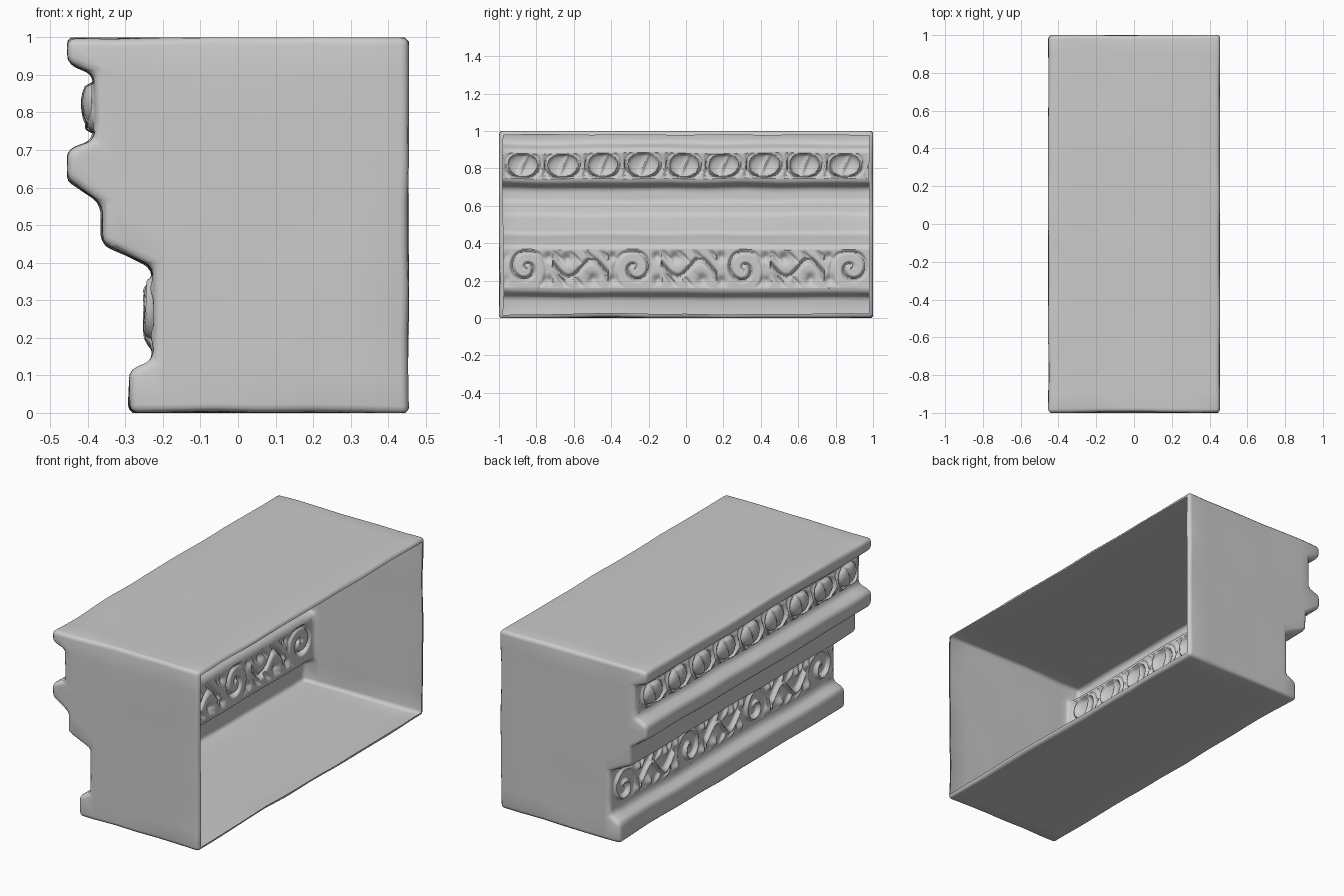
import bpy, bmesh, math
from mathutils import Vector, noise

if "Cube" in bpy.data.objects:
    bpy.data.objects.remove(bpy.data.objects["Cube"])

LO, HI = (-0.455, -1.0, 0.0), (0.455, 1.0, 1.0)


def worn(co):
    """Gentle weathering, kept inside the overall block."""
    n = noise.noise_vector(Vector((co.x * 5, co.y * 3.5, co.z * 5)))
    p = co + n * 0.007
    return Vector([min(max(p[i], LO[i]), HI[i]) for i in range(3)])


def finish(bm, name):
    me = bpy.data.meshes.new(name)
    bm.to_mesh(me)
    bm.free()
    ob = bpy.data.objects.new(name, me)
    bpy.context.collection.objects.link(ob)
    bpy.ops.object.select_all(action='DESELECT')
    ob.select_set(True)
    bpy.context.view_layer.objects.active = ob
    bpy.ops.object.shade_smooth_by_angle(angle=math.radians(45))
    return ob


def bump(d, w):
    return math.exp(-(d / w) ** 2)


def egg_height(y, v):
    """Slanted leaf-like eggs with a thin dart between them; v runs 0..1 up."""
    s = (y + 0.97) / 0.2155
    u = s - math.floor(s) - 0.5
    r = math.hypot((u + 0.05) / 0.36, (v - 0.56) / 0.46)
    egg = math.sqrt(max(0, 1 - r * r))
    shell = bump(r - 1.22, 0.13) * min(1, max(0, 1.3 - v))
    dart = bump(abs(u) - 0.5, 0.05) * (1 - 0.6 * v)
    groove = bump(u + 0.05 - 0.25 * (v - 0.5), 0.05) * egg
    return 0.032 * egg + 0.020 * shell + 0.014 * dart - 0.012 * groove


def scroll_height(y, v):
    """Alternating spiral scrolls and S-shaped leaves."""
    s = (y + 1.0) / 0.29
    i = math.floor(s)
    u, w = (s - i - 0.5) * 0.29, (v - 0.5) * 0.2
    if i % 2 == 0:
        u, a = (-u if i % 4 == 0 else u), 0
        r, t = math.hypot(u, w), math.atan2(w, u)
        curl = max(0, math.cos(t - r * 85)) ** 2 * bump(r - 0.055, 0.05)
        tips = bump(math.hypot(abs(u) - 0.12, abs(w) - 0.06), 0.022)
        h = curl + 0.8 * tips
    else:
        stem = bump(w - 0.045 * math.sin(u * 26), 0.015)
        leaf = max(bump(math.hypot(u - a * 0.07, w + a * 0.055), 0.026)
                   for a in (-1, 1))
        vein = max(0, math.sin(u * 75 + w * 60)) * bump(abs(w) - 0.06, 0.03)
        h = max(stem, leaf, 0.7 * vein)
    return 0.024 * min(h, 1)


def relief(name, x, y0, y1, z0, z1, height, ny, nz):
    bm = bmesh.new()
    rows = []
    for j in range(nz + 1):
        v = j / nz
        row = []
        for k in range(ny + 1):
            q = k / ny
            y = y0 + (y1 - y0) * q
            fade = min(1, v * 12, (1 - v) * 12, q * 60, (1 - q) * 60)
            co = worn(Vector((x, y, z0 + (z1 - z0) * v)))
            co.x -= height(y, v) * fade
            row.append(bm.verts.new(co))
        rows.append(row)
    for a, b in zip(rows, rows[1:]):
        for k in range(ny):
            bm.faces.new((a[k], b[k], b[k + 1], a[k + 1]))
    return finish(bm, name)


# Moulded block: cornice profile (x, z) drawn from top right round to bottom right
profile = [(0.455, 1.0), (-0.455, 1.0), (-0.455, 0.932), (-0.385, 0.905),
           (-0.385, 0.725), (-0.455, 0.698), (-0.455, 0.62), (-0.362, 0.557),
           (-0.362, 0.45), (-0.227, 0.388), (-0.227, 0.14), (-0.29, 0.112),
           (-0.29, 0.0), (0.455, 0.0)]
bm = bmesh.new()
face = bm.faces.new([bm.verts.new((x, -1, z)) for x, z in profile])
ext = bmesh.ops.extrude_face_region(bm, geom=[face])
bmesh.ops.translate(bm, vec=(0, 2, 0),
                    verts=[g for g in ext['geom'] if isinstance(g, bmesh.types.BMVert)])
bmesh.ops.recalc_face_normals(bm, faces=bm.faces)
bmesh.ops.bevel(bm, geom=bm.edges[:], offset=0.022, segments=3, profile=0.5,
                affect='EDGES', clamp_overlap=False)
bm.normal_update()

# Open the back and cut out the two ornamental bands
bands, doomed = {}, []
for f in bm.faces:
    c = f.calc_center_median()
    if f.normal.x > 0.99 and f.calc_area() > 0.5:
        doomed.append(f)
    elif f.normal.x < -0.99 and f.calc_area() > 0.1:
        for key, zc in (('egg', 0.815), ('scroll', 0.264)):
            if abs(c.z - zc) < 0.03:
                ys = [v.co.y for v in f.verts]
                zs = [v.co.z for v in f.verts]
                bands[key] = (c.x, min(ys), max(ys), min(zs), max(zs))
                doomed.append(f)
bmesh.ops.delete(bm, geom=doomed, context='FACES')

# Slice the shell so it can carry the weathering
for axis, count in ((0, 7), (1, 20), (2, 9)):
    for i in range(1, count):
        co, no = Vector(), Vector()
        co[axis] = LO[axis] + (HI[axis] - LO[axis]) * i / count
        no[axis] = 1
        bmesh.ops.bisect_plane(bm, geom=bm.verts[:] + bm.edges[:] + bm.faces[:],
                               plane_co=co, plane_no=no, dist=1e-5)
for v in bm.verts:
    v.co = worn(v.co)
finish(bm, "cornice_shell")

# Carved bands
relief("egg_band", *bands['egg'], egg_height, 400, 32)
relief("scroll_band", *bands['scroll'], scroll_height, 400, 44)
